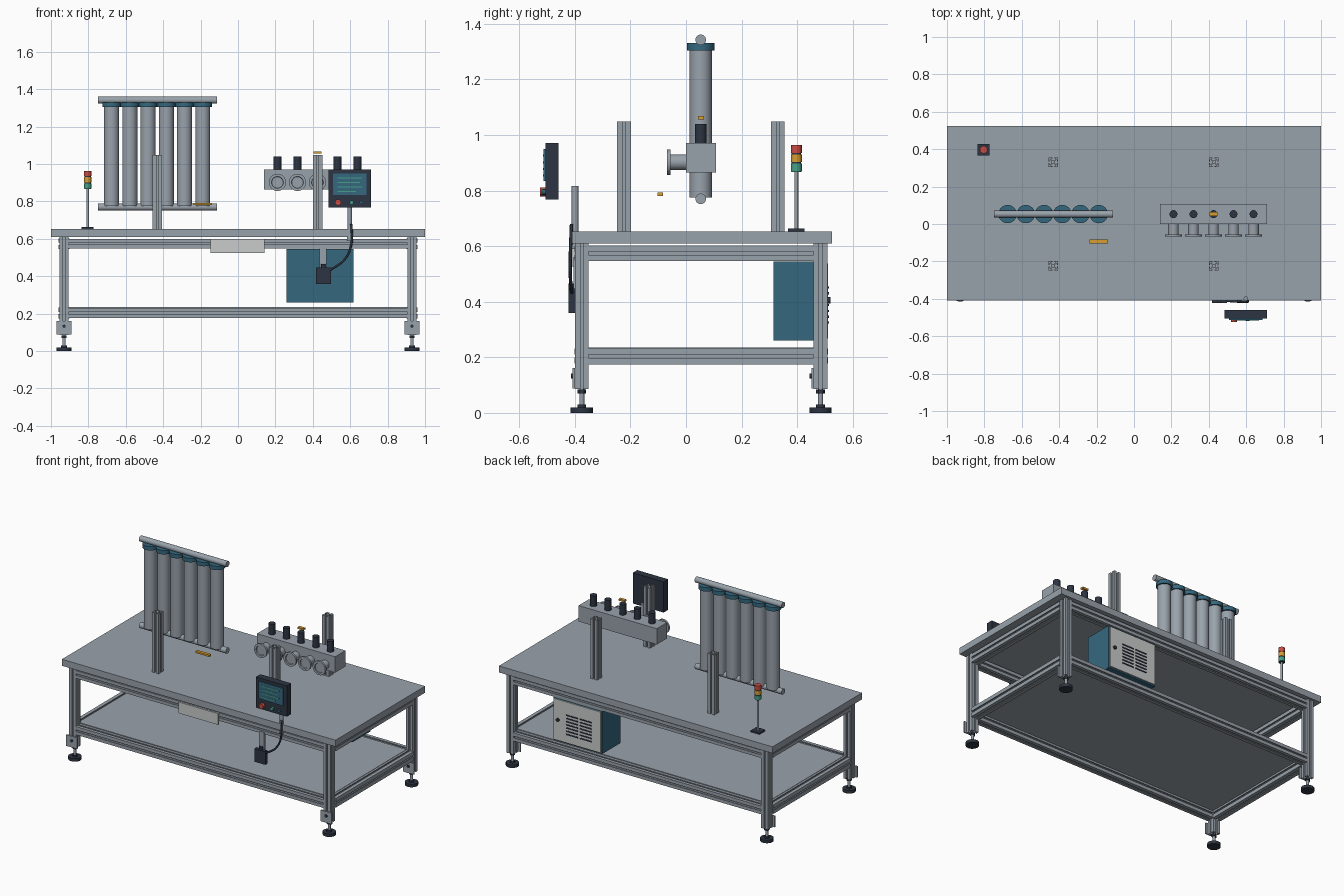
import bpy, bmesh, math
from mathutils import Vector

if "Cube" in bpy.data.objects:
    bpy.data.objects.remove(bpy.data.objects["Cube"])


def colour(name, hexa):
    m = bpy.data.materials.new(name)
    s = [int(hexa[i:i + 2], 16) / 255 for i in (0, 2, 4)]
    m.diffuse_color = [((c + 0.055) / 1.055) ** 2.4 if c > 0.04 else c / 12.92 for c in s] + [1]
    m.use_nodes = True
    m.node_tree.nodes["Principled BSDF"].inputs["Base Color"].default_value = m.diffuse_color
    return m


ALU = colour("aluminium grey", "99A2AB")
LIGHT = colour("light panel grey", "C9CCCB")
BLUE = colour("steel blue", "35687F")
DARK = colour("dark charcoal", "2D3542")
RED = colour("signal red", "CC4B42")
AMBER = colour("amber", "D99D32")
GREEN = colour("signal green", "45A088")


def finish(name, bm, mat, smooth=False):
    bmesh.ops.recalc_face_normals(bm, faces=bm.faces)
    for f in bm.faces:
        f.smooth = smooth and len(f.verts) == 4
    me = bpy.data.meshes.new(name)
    bm.to_mesh(me)
    bm.free()
    if smooth:
        me.set_sharp_from_angle(angle=math.radians(35))
    me.materials.append(mat)
    ob = bpy.data.objects.new(name, me)
    bpy.context.collection.objects.link(ob)
    return ob


def box(name, x, y, z, mat):
    bm = bmesh.new()
    bmesh.ops.create_cube(bm, size=1)
    for v in bm.verts:
        v.co = [(r[0] + r[1]) / 2 + c * (r[1] - r[0]) for r, c in zip((x, y, z), v.co)]
    return finish(name, bm, mat)


def cyl(name, p0, p1, r, mat, n=32):
    p0, p1 = Vector(p0), Vector(p1)
    bm = bmesh.new()
    bmesh.ops.create_cone(bm, cap_ends=True, segments=n, radius1=r, radius2=r, depth=(p1 - p0).length)
    q = Vector((0, 0, 1)).rotation_difference(p1 - p0)
    for v in bm.verts:
        v.co = q @ v.co + (p0 + p1) / 2
    return finish(name, bm, mat, n > 8)


def lathe_y(name, centre, profile, mat, n=32):
    """Spin (radius, y) points around a y-directed axis."""
    bm = bmesh.new()
    rings = []
    for r, y in profile:
        rings.append([bm.verts.new((centre[0] + r * math.cos(2 * math.pi * i / n), y,
                                    centre[2] + r * math.sin(2 * math.pi * i / n))) for i in range(n)])
    for a, b in zip(rings, rings[1:]):
        for i in range(n):
            bm.faces.new((a[i], a[(i + 1) % n], b[(i + 1) % n], b[i]))
    bm.faces.new(rings[0])
    bm.faces.new(rings[-1])
    return finish(name, bm, mat, True)


# One side of a slotted bar section; rotated four times for the full outline
SIDE = [(.5, -.5), (.5, -.1), (.4, -.1), (.4, -.24), (.32, -.24), (.18, -.1),
        (.18, .1), (.32, .24), (.4, .24), (.4, .1), (.5, .1)]


def slot_bar(name, p0, p1, size):
    p0, p1 = Vector(p0), Vector(p1)
    d = (p1 - p0).normalized()
    u = Vector((0, 1, 0)) if abs(d.x) > .5 else Vector((1, 0, 0))
    w = d.cross(u)
    pts = []
    for k in range(4):
        c, s = ((1, 0), (0, 1), (-1, 0), (0, -1))[k]
        pts += [(a * c - b * s, a * s + b * c) for a, b in SIDE]
    bm = bmesh.new()
    f = bm.faces.new([bm.verts.new(p0 + size * (a * u + b * w)) for a, b in pts])
    ext = bmesh.ops.extrude_face_region(bm, geom=[f])["geom"]
    bmesh.ops.translate(bm, vec=p1 - p0, verts=[v for v in ext if isinstance(v, bmesh.types.BMVert)])
    return finish(name, bm, ALU)


# Table top and lower shelf
box("table_top", (-1, 1), (-.41, .525), (.61, .653), ALU)
box("lower_shelf", (-.91, .91), (-.352, .46), (.222, .236), ALU)

# Legs, mounting plates and levelling feet
FRONT, BACK, LEG_X = -.375, .484, .93
for x in (-LEG_X, LEG_X):
    for y in (FRONT, BACK):
        slot_bar("leg", (x, y, .086), (x, y, .61), .05)
        box("foot_plate", (x - .04, x + .04), (y - .033, y - .025), (.088, .162), ALU)
        cyl("plate_bolt", (x, y - .039, .133), (x, y - .033, .133), .009, DARK, 16)
        cyl("foot_pad", (x, y, 0), (x, y, .02), .04, DARK)
        cyl("foot_collar", (x, y, .02), (x, y, .03), .016, DARK, 16)
        cyl("foot_stem", (x, y, .02), (x, y, .09), .009, ALU, 16)
        cyl("foot_nut", (x, y, .07), (x, y, .084), .016, DARK, 6)

# Frame rails
for z, s in ((.574, .057), (.204, .06)):
    for y in (FRONT, BACK):
        slot_bar("long_rail", (-.905, y, z), (.905, y, z), s * .9)
    for x in (-LEG_X, LEG_X):
        slot_bar("side_rail", (x, FRONT + .025, z), (x, BACK - .025, z), s)

# Uprights on the table
for x in (-.431, .426):
    for y in (-.223, .33):
        slot_bar("upright", (x, y, .653), (x, y, 1.048), .05)

# Row of membrane tubes with collecting pipes
for i in range(6):
    x = -.676 + i * .0975
    cyl("tube", (x, .053, .775), (x, .053, 1.31), .04, ALU)
    cyl("tube_cap", (x, .053, 1.304), (x, .053, 1.33), .049, BLUE)
for z in (.77, 1.342):
    cyl("collecting_pipe", (-.748, .053, z), (-.113, .053, z), .019, ALU)
box("tube_tag", (-.238, -.139), (-.103, -.083), (.781, .793), AMBER)

# Valve manifold with ports and knobs
box("manifold", (.138, .71), (.0, .108), (.865, .97), ALU)
for i in range(5):
    x = .211 + i * .107
    lathe_y("port", (x, 0, .902),
            [(.028, .005), (.028, -.055), (.046, -.055), (.046, -.068), (.032, -.068), (.03, -.062)], ALU)
    cyl("valve_knob", (x, .053, .97), (x, .053, 1.04), .021, DARK)
box("valve_tag", (.405, .447), (.044, .064), (1.056, 1.068), AMBER)

# Control panel on its pole
cyl("panel_pole", (.598, -.399, .595), (.598, -.399, .817), .012, ALU, 24)
cyl("pole_collar", (.598, -.399, .59), (.598, -.399, .612), .016, ALU, 24)
box("panel_housing", (.485, .71), (-.505, -.459), (.767, .955 + .015), DARK)
box("panel_screen", (.508, .687), (-.513, -.505), (.835, .95), BLUE)
for i, w in enumerate((.13, .12, .13, .1)):
    box("screen_line", (.532, .532 + w), (-.515, -.513), (.922 - i * .024, .929 - i * .024), GREEN)
for x, r, y, m in ((.535, .016, -.525, RED), (.607, .011, -.519, GREEN), (.659, .009, -.517, BLUE)):
    cyl("panel_button", (x, -.505, .795), (x, y, .795), r, m, 24)

# Junction box, hanger bar and cable
box("hanger_bar", (.436, .474), (-.404, -.392), (.44, .56), ALU)
box("junction_box", (.416, .496), (-.423, -.4), (.36, .447), DARK)
cyl("cable_gland", (.456, -.411, .445), (.456, -.411, .465), .011, DARK, 16)
cv = bpy.data.curves.new("cable", "CURVE")
cv.dimensions = "3D"
cv.bevel_depth = .006
cv.bevel_resolution = 2
cv.materials.append(DARK)
sp = cv.splines.new("BEZIER")
path = [(.606, -.412, .68), (.606, -.416, .57), (.57, -.416, .49), (.492, -.411, .432)]
sp.bezier_points.add(len(path) - 1)
for bp, co in zip(sp.bezier_points, path):
    bp.co = co
    bp.handle_left_type = bp.handle_right_type = "AUTO"
bpy.context.collection.objects.link(bpy.data.objects.new("cable", cv))

# Blank plate on the front rail
box("name_plate", (-.147, .142), (-.409, -.401), (.524, .598), LIGHT)

# Electrical cabinet with vented door
box("cabinet", (.26, .617), (.315, .503), (.26, .545), BLUE)
box("cabinet_door", (.267, .61), (.503, .511), (.268, .538), LIGHT)
for i in range(7):
    for x in (.375, .475):
        z = .325 + i * .021
        box("vent_slot", (x - .042, x + .042), (.511, .514), (z - .004, z + .004), DARK)
cyl("door_lock", (.578, .511, .405), (.578, .52, .405), .011, DARK, 16)

# Signal tower
TX, TY = -.804, .397
box("tower_base", (TX - .032, TX + .032), (TY - .03, TY + .03), (.653, .663), DARK)
cyl("tower_pole", (TX, TY, .663), (TX, TY, .87), .007, ALU, 16)
cyl("tower_core", (TX, TY, .866), (TX, TY, .955), .017, DARK, 24)
for z, m in ((.869, GREEN), (.902, AMBER), (.935, RED)):
    cyl("tower_lamp", (TX, TY, z), (TX, TY, z + .028), .02, m)
